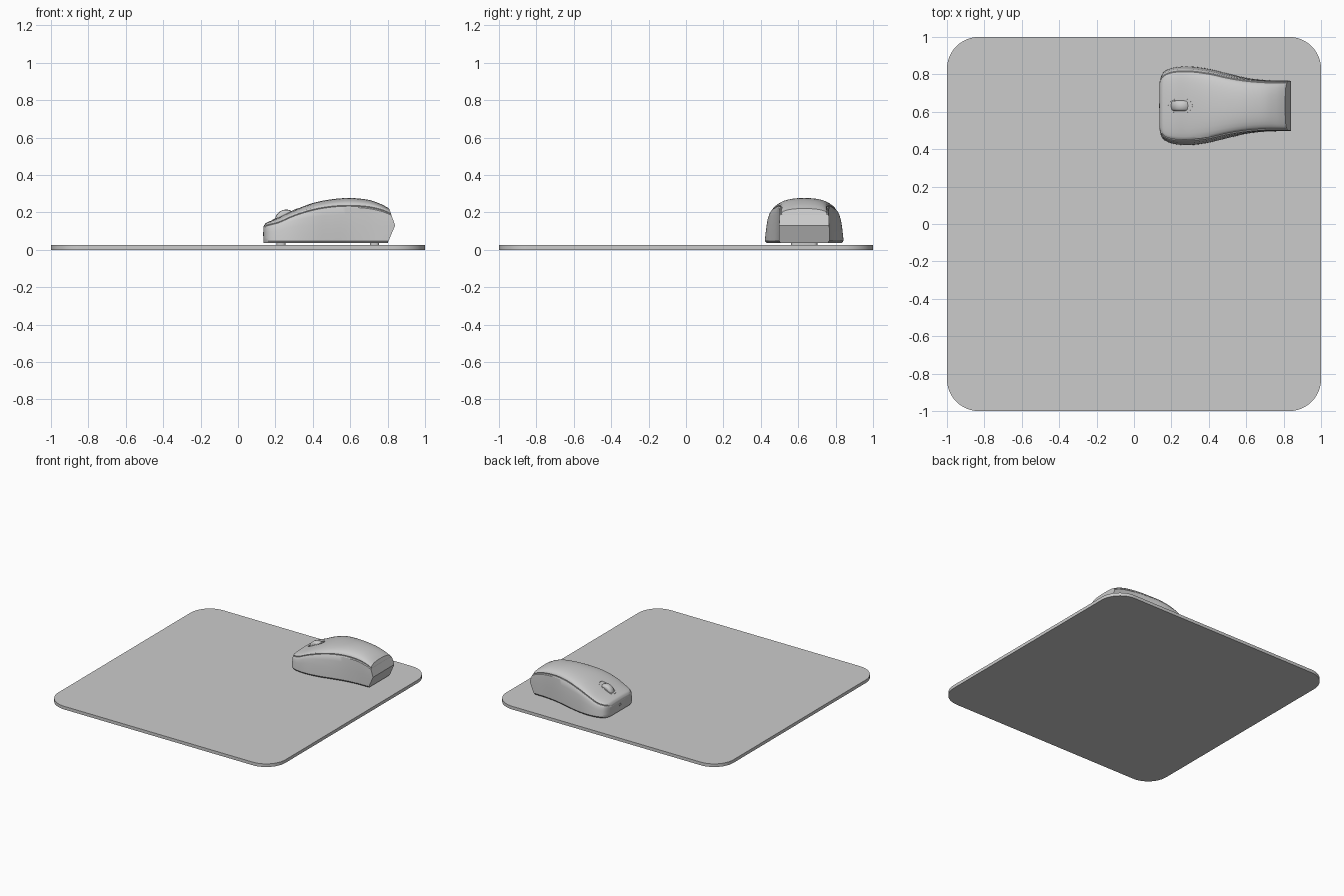
import bpy, bmesh, math
from mathutils import Vector

if "Cube" in bpy.data.objects:
    bpy.data.objects.remove(bpy.data.objects["Cube"])

GREY = (0.6, 0.6, 0.6, 1)
grey = bpy.data.materials.new("plain grey")
grey.use_nodes = True
grey.diffuse_color = GREY
grey.node_tree.nodes["Principled BSDF"].inputs["Base Color"].default_value = GREY

MOUSE_Y = 0.632


def finish(name, bm, angle=None):
    """Turn a bmesh into a named object, optionally smooth shaded."""
    bmesh.ops.recalc_face_normals(bm, faces=bm.faces)
    mesh = bpy.data.meshes.new(name)
    bm.to_mesh(mesh)
    bm.free()
    ob = bpy.data.objects.new(name, mesh)
    bpy.context.collection.objects.link(ob)
    mesh.materials.append(grey)
    if angle:
        bpy.ops.object.select_all(action='DESELECT')
        ob.select_set(True)
        bpy.context.view_layer.objects.active = ob
        bpy.ops.object.shade_smooth_by_angle(angle=math.radians(angle))
    return ob


def rounded_outline(hx, hy, r, steps):
    """Rounded rectangle centred on the origin."""
    pts = []
    for i, (sx, sy) in enumerate([(1, 1), (-1, 1), (-1, -1), (1, -1)]):
        for k in range(steps + 1):
            a = math.pi / 2 * (i + k / steps)
            pts.append((sx * (hx - r) + r * math.cos(a), sy * (hy - r) + r * math.sin(a)))
    return pts


def slab(name, outline, z0, z1, centre=(0, 0)):
    bm = bmesh.new()
    face = bm.faces.new([bm.verts.new((x + centre[0], y + centre[1], z0)) for x, y in outline])
    up = bmesh.ops.extrude_face_region(bm, geom=[face])
    bmesh.ops.translate(bm, vec=(0, 0, z1 - z0), verts=[v for v in up["geom"] if isinstance(v, bmesh.types.BMVert)])
    return finish(name, bm, 30)


def spline(rows, steps):
    """Catmull-Rom interpolation through rows of values."""
    rows = [Vector(r) for r in rows]
    out = []
    for i in range(len(rows) - 1):
        a, b, c, d = (rows[max(0, min(len(rows) - 1, i + k))] for k in (-1, 0, 1, 2))
        for s in range(steps):
            t = s / steps
            out.append(b + (c - a) * t / 2 + (a * 2 - b * 5 + c * 4 - d) * t * t / 2
                       + (b * 3 - a - c * 3 + d) * t ** 3 / 2)
    return out + [rows[-1]]


# Mouse pad
slab("mouse_pad", rounded_outline(1, 1, 0.17, 12), 0, 0.025)

# Mouse body stations: x, base half width, seam half width, seam height, crown height
STATIONS = [
    (0.137, 0.13, 0.115, 0.115, 0.125),
    (0.148, 0.165, 0.145, 0.128, 0.142),
    (0.17, 0.188, 0.168, 0.135, 0.153),
    (0.22, 0.205, 0.182, 0.148, 0.174),
    (0.3, 0.21, 0.184, 0.183, 0.212),
    (0.4, 0.197, 0.172, 0.214, 0.25),
    (0.5, 0.173, 0.15, 0.231, 0.27),
    (0.6, 0.15, 0.134, 0.236, 0.277),
    (0.7, 0.138, 0.126, 0.229, 0.267),
    (0.77, 0.136, 0.124, 0.213, 0.245),
    (0.81, 0.135, 0.124, 0.193, 0.221),
]
BASE, WAIST = 0.036, 0.13


def half_section(wb, ws, zs, zt):
    """Half cross-section from the base edge, over the seam groove, to the crown."""
    pts = [(wb - 0.01, BASE), (wb, BASE + 0.012)]
    waist = min(WAIST, BASE + 0.6 * (zs - BASE))
    for z in (BASE + 0.5 * (waist - BASE), waist, waist + 0.55 * (zs - waist)):
        t = (z - BASE) / (zs - BASE)
        pts.append((wb + (ws + 0.008 - wb) * t ** 1.6, z))
    pts += [(ws + 0.007, zs - 0.009), (ws + 0.002, zs - 0.003), (ws - 0.005, zs - 0.003), (ws - 0.003, zs + 0.002)]
    for k in range(1, 8):
        a = math.pi / 2 * k / 7
        pts.append(((ws - 0.003) * math.cos(a) ** 0.9 if k < 7 else 0, zs + 0.002 + (zt - zs - 0.002) * math.sin(a)))
    return pts


def tail_shift(x, z):
    """Pointed rear panel: furthest back at the waist, blended over the tail."""
    back = 0.8 + 0.04 * (z - BASE) / (WAIST - BASE) if z < WAIST else 0.84 - 0.03 * (z - WAIST) / 0.085
    return (back - 0.81) * max(0, (x - 0.7) / 0.11)


bm = bmesh.new()
rings = []
for x, wb, ws, zs, zt in spline(STATIONS, 4):
    half = half_section(wb, ws, zs, zt)
    full = half + [(-y, z) for y, z in half[-2::-1]]
    rings.append([bm.verts.new((x + tail_shift(x, z), MOUSE_Y + y, z)) for y, z in full])
for r0, r1 in zip(rings, rings[1:]):
    for i in range(len(r0)):
        j = (i + 1) % len(r0)
        bm.faces.new((r0[i], r0[j], r1[j], r1[i]))
# Front and rear panels as strips from side to side
for ring in (rings[0], rings[-1]):
    n = len(ring)
    for i in range(n // 2 - 1):
        bm.faces.new((ring[i], ring[i + 1], ring[n - 2 - i], ring[n - 1 - i]))
    bm.faces.new(ring[n // 2 - 1:n // 2 + 2])
finish("mouse_body", bm, 32)

# Scroll wheel with rounded edges
bm = bmesh.new()
PROFILE = [(-0.028, 0.04), (-0.026, 0.052), (-0.018, 0.059), (0, 0.061), (0.018, 0.059), (0.026, 0.052), (0.028, 0.04)]
SIDES = 32
loops = [[bm.verts.new((0.258 + r * math.cos(math.tau * k / SIDES), MOUSE_Y + y,
                        0.154 + r * math.sin(math.tau * k / SIDES))) for k in range(SIDES)] for y, r in PROFILE]
for a, b in zip(loops, loops[1:]):
    for k in range(SIDES):
        m = (k + 1) % SIDES
        bm.faces.new((a[k], a[m], b[m], b[k]))
bm.faces.new(loops[0])
bm.faces.new(loops[-1])
finish("scroll_wheel", bm, 40)

# Raised rim around the wheel, following the slope of the shell
bm = bmesh.new()
rim = []
for hx, hy, lift in ((0.068, 0.036, -0.01), (0.067, 0.035, 0.003), (0.062, 0.03, 0.003), (0.061, 0.029, -0.01)):
    rim.append([bm.verts.new((0.25 + x, MOUSE_Y + y, 0.188 + 0.46 * x + lift))
                for x, y in rounded_outline(hx, hy, hy * 0.95, 6)])
for a, b in zip(rim, rim[1:]):
    for k in range(len(a)):
        m = (k + 1) % len(a)
        bm.faces.new((a[k], a[m], b[m], b[k]))
finish("wheel_rim", bm, 40)

# Small round socket on the nose
bpy.ops.mesh.primitive_torus_add(major_radius=0.009, minor_radius=0.003, major_segments=20, minor_segments=8,
                                 location=(0.137, MOUSE_Y, 0.085), rotation=(0, math.pi / 2, 0))
socket = bpy.context.object
socket.name = "nose_socket"
socket.data.materials.append(grey)
bpy.ops.object.shade_smooth()

# Glide feet under the mouse
for name, x in (("front_foot", 0.23), ("rear_foot", 0.73)):
    slab(name, rounded_outline(0.025, 0.07, 0.02, 5), 0.025, 0.038, (x, MOUSE_Y))
